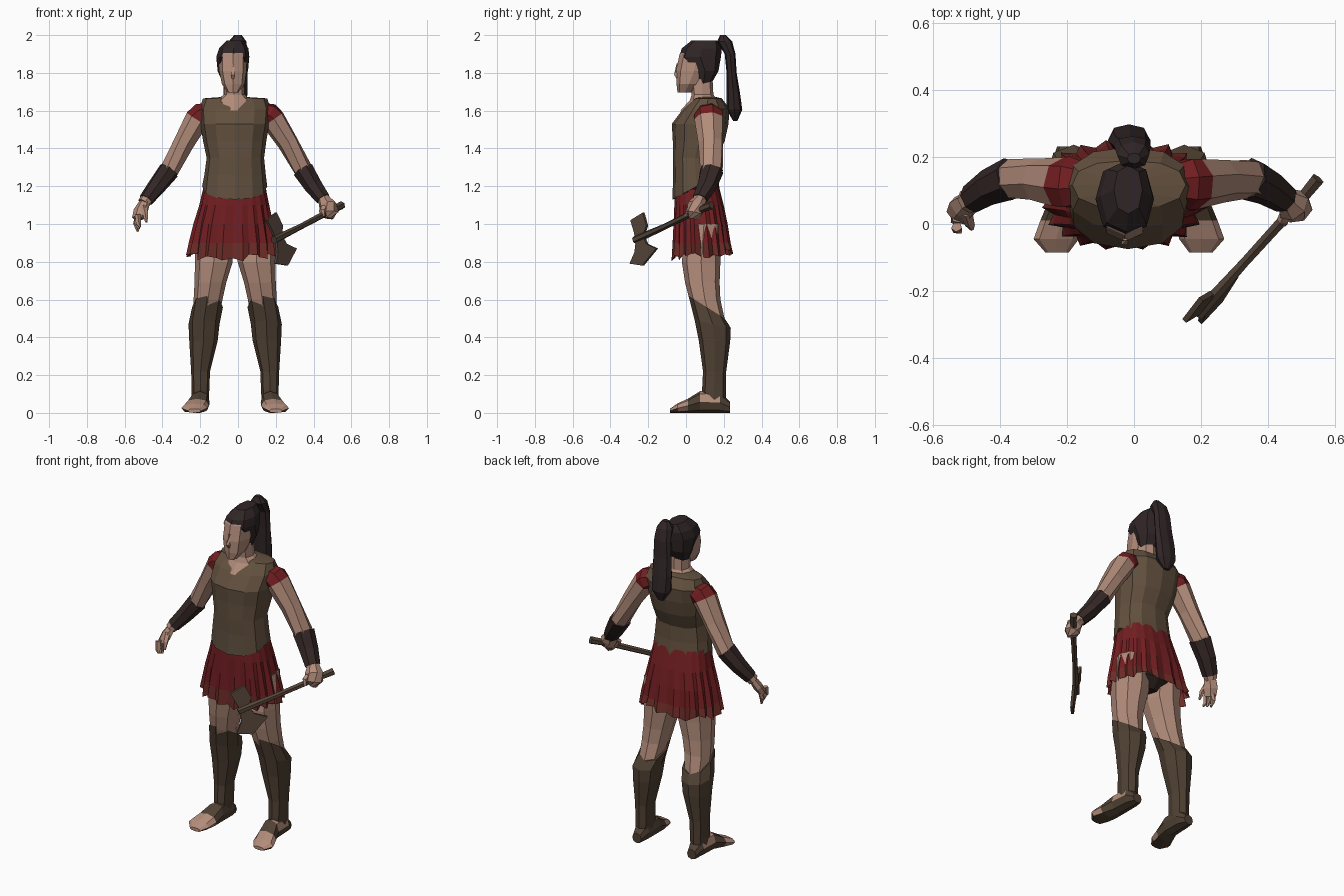
import bpy, bmesh, math, random
from mathutils import Vector

if "Cube" in bpy.data.objects:
    bpy.data.objects.remove(bpy.data.objects["Cube"])
random.seed(4)


def material(name, rgb):
    col = [((c / 255 + 0.055) / 1.055) ** 2.4 for c in rgb] + [1]
    m = bpy.data.materials.new(name)
    m.use_nodes = True
    m.diffuse_color = col
    bsdf = next(n for n in m.node_tree.nodes if n.type == 'BSDF_PRINCIPLED')
    bsdf.inputs["Base Color"].default_value = col
    bsdf.inputs["Roughness"].default_value = 0.9
    return m


SKIN = material("skin", (178, 140, 122))
TUNIC = material("tunic_brown", (98, 80, 62))
BOOT = material("boot_brown", (80, 65, 51))
BRACER = material("bracer_dark", (52, 39, 37))
HAIR = material("hair_dark", (48, 37, 38))
RED = material("cloth_red", (114, 30, 33))
HEM = material("hem_red", (108, 43, 39))
AXE = material("axe_brown", (84, 68, 56))
SHADE = material("undercloth_dark", (44, 32, 30))


def skin_rings(name, rings, mats, caps=True, rule=None):
    """Bridge a list of equal rings; mats gives one material per band."""
    bm = bmesh.new()
    vs = [[bm.verts.new(p) for p in r] for r in rings]
    used = list(dict.fromkeys(mats))
    n = len(rings[0])
    for i in range(len(vs) - 1):
        for k in range(n):
            f = bm.faces.new((vs[i][k], vs[i][(k + 1) % n], vs[i + 1][(k + 1) % n], vs[i + 1][k]))
            f.material_index = used.index(mats[min(i, len(mats) - 1)])
    if caps:
        bm.faces.new(vs[0]).material_index = used.index(mats[0])
        bm.faces.new(vs[-1]).material_index = used.index(mats[-1])
    bmesh.ops.recalc_face_normals(bm, faces=bm.faces)
    if rule:
        for f in bm.faces:
            m = rule(f.calc_center_median(), f.normal)
            if m:
                if m not in used:
                    used.append(m)
                f.material_index = used.index(m)
    me = bpy.data.meshes.new(name)
    bm.to_mesh(me)
    bm.free()
    for m in used:
        me.materials.append(m)
    ob = bpy.data.objects.new(name, me)
    bpy.context.collection.objects.link(ob)
    return ob


def oval(n, a0, a1, b0, b1, power=0.85):
    """Rounded section filling the box a0..a1 by b0..b1; also returns sine."""
    out = []
    for k in range(n):
        t = 2 * math.pi * k / n
        c, s = math.cos(t), math.sin(t)
        c = math.copysign(abs(c) ** power, c) if abs(c) > 1e-6 else 0
        s = math.copysign(abs(s) ** power, s) if abs(s) > 1e-6 else 0
        out.append(((a0 + a1) / 2 + c * (a1 - a0) / 2, (b0 + b1) / 2 + s * (b1 - b0) / 2, s))
    return out


def stack(name, rows, mats, n=8, flip=False, along='z', rule=None):
    """rows: (level, x0, x1, b0, b1, optional tilt toward the front)"""
    rings = []
    for row in rows:
        lv, tilt = row[0], (row[5] if len(row) > 5 else 0)
        ring = []
        for a, b, s in oval(n, *row[1:5]):
            x = MIRROR - a if flip else a
            ring.append((x, b, lv - tilt * s) if along == 'z' else (x, lv, b))
        rings.append(ring)
    return skin_rings(name, rings, mats, rule=rule)


def tube(name, pts, mats, n=7, flat=0.85):
    """pts: (x, y, z, radius)"""
    P = [Vector(p[:3]) for p in pts]
    rings = []
    for i, p in enumerate(P):
        d = P[min(i + 1, len(P) - 1)] - P[max(i - 1, 0)]
        q = d.to_track_quat('Z', 'Y')
        r = pts[i][3]
        rings.append([p + q @ Vector((r * math.cos(t), r * flat * math.sin(t), 0))
                      for t in (2 * math.pi * (k + 0.5) / n for k in range(n))])
    return skin_rings(name, rings, mats)


MIRROR = -0.03

# Tunic, with a lower edge dipping at front and back
torso = [(1.20, -.19, .155, -.072, .185), (1.26, -.178, .147, -.068, .168),
         (1.35, -.166, .138, -.07, .165), (1.44, -.185, .15, -.07, .205),
         (1.53, -.2, .165, -.075, .225), (1.61, -.205, .172, -.015, .23),
         (1.665, -.185, .155, .045, .19), (1.672, -.09, .05, .07, .16)]
rings = [[(x, y, r[0] - (0.07 * abs(s) if i == 0 else 0)) for x, y, s in oval(12, *r[1:])]
         for i, r in enumerate(torso)]
skin_rings("tunic", rings, [TUNIC])

# Neck and open neckline
stack("neck", [(1.60, -.07, .03, -.03, .12), (1.655, -.115, .07, .02, .165),
               (1.685, -.075, .035, .03, .145), (1.78, -.07, .03, .02, .14)], [SKIN])

# Head, nose and hair
stack("head", [(1.695, -.055, .0, -.045, .03), (1.74, -.085, .035, -.05, .08),
               (1.81, -.1, .045, -.053, .14), (1.9, -.1, .045, -.034, .15),
               (1.94, -.06, .02, .0, .12)], [SKIN])
tube("nose", [(-.027, -.045, 1.85, .008), (-.027, -.055, 1.79, .014), (-.027, -.045, 1.77, .008)], [SKIN], 4)
stack("hair", [(1.745, -.08, .03, .05, .135), (1.81, -.108, .053, .03, .172),
               (1.885, -.115, .06, -.036, .185), (1.93, -.1, .055, -.022, .19),
               (1.972, -.06, .025, .03, .175)], [HAIR])
stack("ponytail", [(1.545, -.035, .005, .25, .272), (1.605, -.075, .045, .215, .298),
                   (1.70, -.078, .05, .215, .285), (1.80, -.07, .05, .215, .268),
                   (1.90, -.06, .05, .205, .262), (1.965, -.05, .045, .165, .245),
                   (2.0, -.02, .02, .18, .212)], [HAIR])

# Pleated skirt with a ragged hem
PLEATS = 40
jag = [random.uniform(-0.02, 0.02) for _ in range(PLEATS)]
rings = []
for z, x0, x1, y0, y1, depth in [(1.215, -.178, .143, -.055, .17, 0), (1.10, -.205, .165, -.062, .2, .03),
                                 (1.0, -.235, .185, -.066, .22, .05), (.90, -.258, .205, -.07, .235, .07),
                                 (.835, -.27, .212, -.075, .248, .09)]:
    cx, cy = (x0 + x1) / 2, (y0 + y1) / 2
    ring = []
    for k, (x, y, s) in enumerate(oval(PLEATS, x0, x1, y0, y1, 0.8)):
        f = 1 + depth * (0.3 if k % 2 else -1) + depth * 6 * jag[k] * (k % 2)
        dz = (jag[k] + 0.015 * s) if z < .85 else 0
        ring.append((cx + (x - cx) * f, cy + (y - cy) * f, z + dz))
    rings.append(ring)
skin_rings("skirt", rings, [RED, RED, RED, HEM], caps=False)
stack("undercloth", [(.83, -.08, .05, .02, .15), (.89, -.2, .165, -.01, .19),
                     (1.18, -.16, .125, -.03, .15)], [SHADE])


def foot_rule(c, n):
    if n.z < -0.6:
        return BOOT
    if c.y < 0.0:
        return SKIN
    outward = n.x * (1 if c.x > MIRROR / 2 else -1)
    if 0.08 < c.y < 0.17 and outward > 0.3 and c.z > 0.05:
        return SKIN


# Legs, boots and feet
for side, fl in (("right", False), ("left", True)):
    stack(side + "_thigh", [(1.0, -.22, -.03, .0, .19), (.8, -.228, -.028, -.022, .182),
                            (.69, -.23, -.062, -.005, .178), (.6, -.235, -.082, .018, .182),
                            (.45, -.235, -.11, .07, .215)], [SKIN], flip=fl)
    stack(side + "_boot", [(.06, -.245, -.155, .09, .21), (.12, -.245, -.152, .085, .212),
                           (.22, -.248, -.148, .09, .213), (.38, -.258, -.108, .068, .234),
                           (.47, -.262, -.098, .046, .237, .02), (.56, -.243, -.08, .014, .205, .06)],
          [BOOT], flip=fl)
    stack(side + "_foot", [(.232, -.23, -.17, 0, .06), (.18, -.247, -.152, 0, .11),
                           (.075, -.253, -.15, 0, .115), (.01, -.28, -.153, 0, .075),
                           (-.045, -.30, -.165, 0, .05), (-.085, -.265, -.195, 0, .022)],
          [BOOT], flip=fl, along='y', rule=foot_rule)

# Arms: red sleeve edge, skin, bracer
arms = {"right": [(-.14, .12, 1.595, .06), (-.195, .122, 1.575, .08), (-.215, .122, 1.555, .078),
                  (-.285, .13, 1.43, .066), (-.365, .135, 1.285, .06), (-.43, .11, 1.2, .05),
                  (-.5, .065, 1.11, .037)],
        "left": [(.11, .12, 1.595, .06), (.165, .122, 1.575, .08), (.185, .122, 1.555, .078),
                 (.265, .13, 1.43, .066), (.345, .135, 1.285, .06), (.4, .11, 1.2, .05),
                 (.465, .065, 1.115, .037)]}
for side, pts in arms.items():
    tube(side + "_arm", pts, [RED, RED, SKIN])
    a, b, c = [Vector(p[:3]) for p in pts[4:]]
    tube(side + "_bracer", [(*a, .066), (*b, .056), (*b.lerp(c, .8), .045)], [BRACER])

# Open right hand with fingers and thumb
tube("right_hand", [(-.49, .07, 1.125, .034), (-.515, .045, 1.07, .045), (-.53, .025, 1.03, .036)], [SKIN], 6, .6)
for i in range(3):
    y = .045 - .027 * i
    tube("right_finger", [(-.53, y, 1.05, .017), (-.54 + .006 * i, y - .008, 1.0, .015),
                          (-.53 + .006 * i, y - .015, .96 + .012 * i, .006)], [SKIN], 5)
tube("right_thumb", [(-.5, .035, 1.09, .02), (-.49, .0, 1.05, .016), (-.485, -.015, 1.01, .007)], [SKIN], 5)

# Left fist around the axe handle
tube("left_hand", [(.455, .075, 1.135, .034), (.475, .055, 1.1, .052), (.485, .045, 1.06, .05),
                   (.48, .04, 1.03, .028)], [SKIN], 7)
tube("left_thumb", [(.46, .04, 1.1, .02), (.445, .01, 1.07, .018), (.45, .0, 1.04, .01)], [SKIN], 5)

# Axe
tube("axe_handle", [(.55, .135, 1.1, .022), (.48, .05, 1.065, .018), (.33, -.115, .985, .016),
                    (.19, -.27, .915, .022)], [AXE], 6, 1)
outline = [(.486, 1.06), (.574, 1.02), (.55, .96), (.535, .91), (.545, .85), (.58, .79),
           (.49, .78), (.39, .87), (.46, .895), (.485, .94), (.46, .99)]
plate = [[(.55 - .67 * s + (.95 - z) * .22 + o * .74, .135 - .74 * s - o * .67, z) for s, z in outline]
         for o in (-.008, .008)]
skin_rings("axe_head", plate, [AXE])
